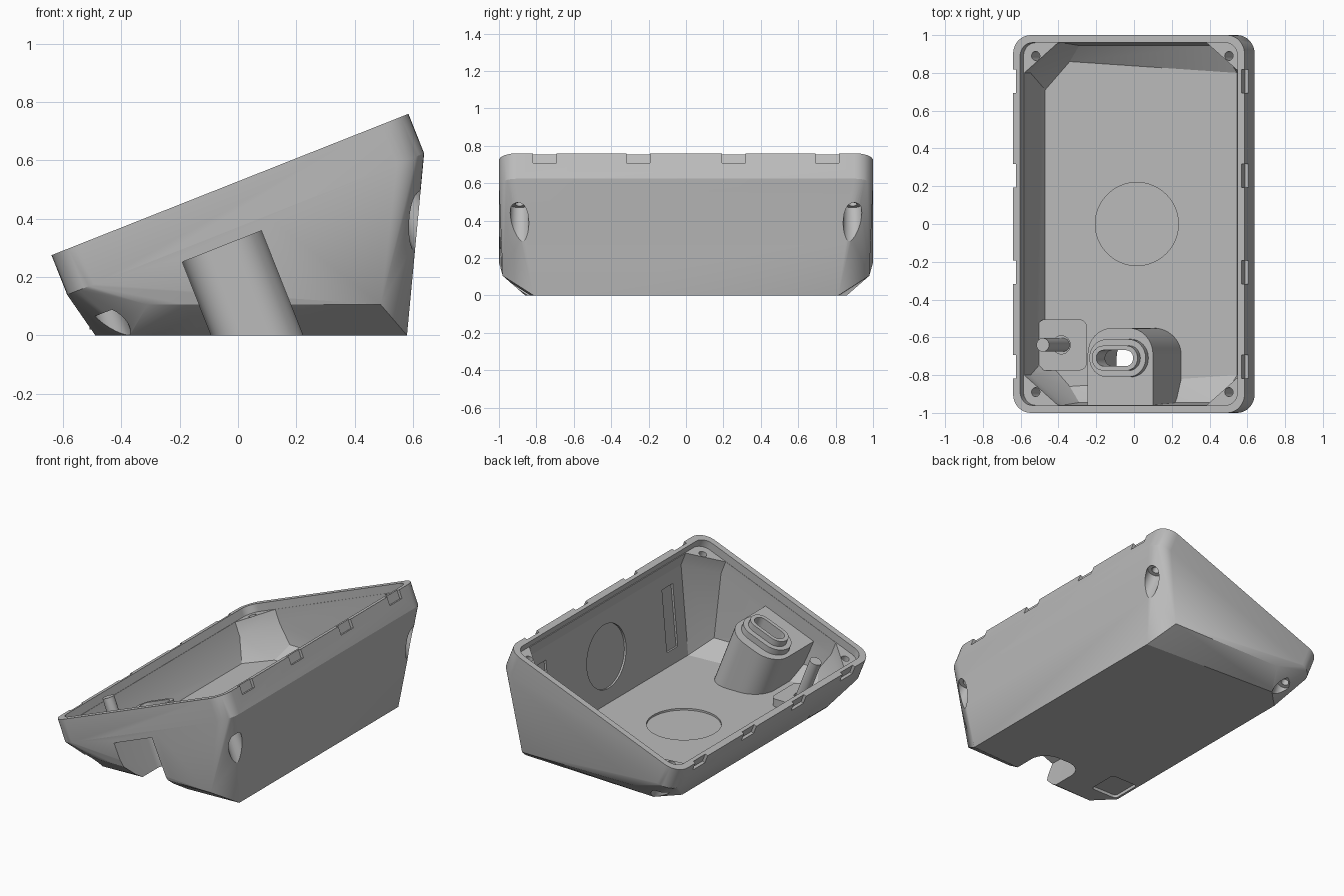
import bpy, bmesh, math
from mathutils import Matrix, Vector

if "Cube" in bpy.data.objects:
    bpy.data.objects.remove(bpy.data.objects["Cube"])

# Tilted frame of the sloping rim: local x runs up the slope, local z is the rim normal
TILT = math.atan2(0.485, 1.225)
RIM = Matrix.Translation((-0.0275, 0, 0.5175)) @ Matrix.Rotation(-TILT, 4, 'Y')
FLAT = Matrix.Identity(4)

grey = bpy.data.materials.new("grey_plastic")
grey.diffuse_color = (0.5, 0.5, 0.5, 1)
grey.use_nodes = True
grey.node_tree.nodes["Principled BSDF"].inputs["Base Color"].default_value = grey.diffuse_color


def to_object(name, bm):
    bmesh.ops.recalc_face_normals(bm, faces=bm.faces)
    me = bpy.data.meshes.new(name)
    bm.to_mesh(me)
    bm.free()
    me.materials.append(grey)
    ob = bpy.data.objects.new(name, me)
    bpy.context.collection.objects.link(ob)
    return ob


def rounded(hx, hy, r, cx=0, cy=0, seg=8):
    """Rounded rectangle outline."""
    pts = []
    for k, (sx, sy) in enumerate(((1, 1), (-1, 1), (-1, -1), (1, -1))):
        for i in range(seg + 1):
            a = math.pi / 2 * (k + i / seg)
            pts.append((cx + sx * (hx - r) + r * math.cos(a),
                        cy + sy * (hy - r) + r * math.sin(a)))
    return pts


def circle(r, cx=0, cy=0, n=32):
    return [(cx + r * math.cos(math.tau * i / n), cy + r * math.sin(math.tau * i / n))
            for i in range(n)]


def box(x0, x1, y0, y1):
    return [(x0, y0), (x1, y0), (x1, y1), (x0, y1)]


def prism(name, outline, z0, z1, frame=FLAT):
    bm = bmesh.new()
    rings = [[bm.verts.new(frame @ Vector((x, y, z))) for x, y in outline] for z in (z0, z1)]
    n = len(outline)
    bm.faces.new(rings[0])
    bm.faces.new(rings[1])
    for i in range(n):
        j = (i + 1) % n
        bm.faces.new((rings[0][i], rings[0][j], rings[1][j], rings[1][i]))
    return to_object(name, bm)


def hull(name, points):
    bm = bmesh.new()
    for p in points:
        bm.verts.new(p)
    res = bmesh.ops.convex_hull(bm, input=bm.verts)
    junk = {g for g in res["geom_interior"] + res["geom_unused"] if isinstance(g, bmesh.types.BMVert)}
    bmesh.ops.delete(bm, geom=list(junk), context='VERTS')
    bmesh.ops.dissolve_limit(bm, angle_limit=0.01, verts=bm.verts, edges=bm.edges)
    return to_object(name, bm)


def combine(ob, tool, op='DIFFERENCE'):
    """Apply a boolean to ob and discard the tool object."""
    mod = ob.modifiers.new("cut", 'BOOLEAN')
    mod.operation, mod.solver, mod.object = op, 'EXACT', tool
    bpy.context.view_layer.update()
    me = bpy.data.meshes.new_from_object(ob.evaluated_get(bpy.context.evaluated_depsgraph_get()))
    ob.modifiers.clear()
    ob.data = me
    bpy.data.objects.remove(tool)


def mirrored(points):
    return [Vector((x, s * y, z)) for x, y, z in points for s in (1, -1)]


def ring(outline, z):
    return [RIM @ Vector((x, y, z)) for x, y in outline]


# Outer body: square band below the rim, tapering to a chamfered base
rim_line = rounded(0.659, 1.0, 0.1)
outer_pts = ring(rim_line, 0) + ring(rim_line, -0.146) + mirrored([
    (-0.49, 0.74, 0), (-0.37, 0.86, 0), (0.58, 0.815, 0),
    (-0.31, 0.98, 0.105), (0.49, 0.98, 0.105)])
body = hull("enclosure", outer_pts)

# Cavity: recessed lip, then a chamber with corner posts left standing
combine(body, prism("lip", rounded(0.619, 0.96, 0.07), -0.05, 0.2, RIM))
octagon = [(sx * a, sy * b) for sx in (1, -1) for sy in (1, -1)
           for a, b in ((0.615, 0.80), (0.425, 0.958))]
combine(body, hull("chamber", ring(octagon, -0.04) + ring(octagon, -0.14) + mirrored([
    (-0.47, 0.71, 0.04), (-0.34, 0.86, 0.04), (0.545, 0.80, 0.04),
    (-0.29, 0.945, 0.12), (0.46, 0.945, 0.12)])))

# Port housing standing on the floor against the front wall
PU, PV = -0.104, -0.71
housing = prism("housing", rounded(0.186, 0.33, 0.14, PU, -0.88), -0.8, -0.14, RIM)
combine(housing, hull("envelope", outer_pts), 'INTERSECT')
combine(body, housing, 'UNION')
combine(body, prism("collar", rounded(0.16, 0.1, 0.099, PU, PV), -0.16, -0.10, RIM), 'UNION')
combine(body, prism("collar_lip", rounded(0.13, 0.066, 0.065, PU, PV), -0.16, -0.06, RIM), 'UNION')

# Button pad on the floor
combine(body, prism("pad", rounded(0.13, 0.135, 0.04, -0.38, -0.64), 0.02, 0.09), 'UNION')

# Cable channel open to the front and below, and the port through its roof
combine(body, prism("channel", rounded(0.146, 0.35, 0.11, PU, -0.94), -0.9, -0.187, RIM))
combine(body, prism("port", rounded(0.105, 0.042, 0.041, PU, PV), -0.3, 0.1, RIM))

# Screw holes and the counterbores below them
for su in (1, -1):
    for sv in (1, -1):
        u, v = su * 0.55, sv * 0.89
        combine(body, prism("screw", circle(0.024, u, v, 20), -0.5, 0.1, RIM))
        combine(body, prism("bore", circle(0.05, u, v, 24), -0.8, -0.25, RIM))

# Snap notches along both long edges
for su in (1, -1):
    for v in (-0.755, -0.255, 0.255, 0.755):
        edge = sorted((su * 0.641, su * 0.75))
        combine(body, prism("notch", box(*edge, v - 0.062, v + 0.062), -0.055, 0.1, RIM))

# Shallow recesses: floor disc, button seat underneath, wall disc and wall slots
combine(body, prism("floor_disc", circle(0.22, 0.015, 0, 64), 0.028, 0.06))
combine(body, prism("button_seat", rounded(0.095, 0.1, 0.02, -0.38, -0.64), -0.1, 0.02))
combine(body, prism("pin_hole", circle(0.048, -0.385, -0.64, 24), 0.07, 0.2))
WALL = Matrix.Translation((0.572, 0, 0.33)) @ Matrix.Rotation(math.radians(95.3), 4, 'Y')
WALL = Matrix.Translation((0.572, 0, 0.33)) @ Matrix.Rotation(math.radians(95.3), 4, 'Y')
combine(body, prism("wall_disc", circle(0.2, 0, 0, 64), -0.05, 0.012, WALL))
for v in (-0.65, 0.65):
    combine(body, prism("wall_slot", box(-0.2, 0.2, v - 0.055, v + 0.055), -0.05, 0.012, WALL))

# Button pin leaning with the rim normal
pin = prism("button_pin", circle(0.036, -0.49, -0.64, 24), -0.295, 0.0, RIM)

for ob in (body, pin):
    bpy.ops.object.select_all(action='DESELECT')
    ob.select_set(True)
    bpy.context.view_layer.objects.active = ob
    bpy.ops.object.shade_smooth_by_angle(angle=math.radians(25))
